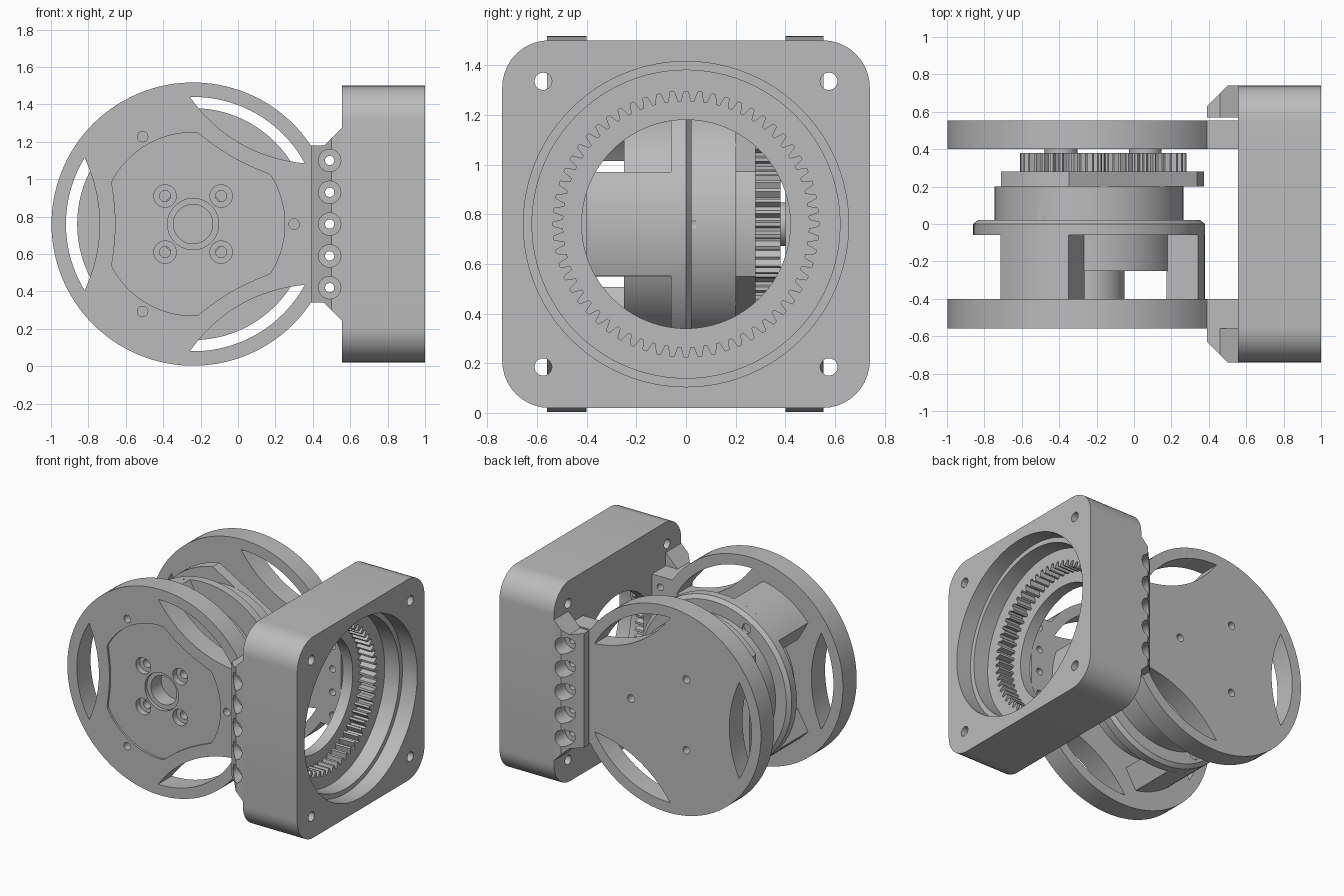
import bpy, bmesh
from math import sin, cos, tan, pi, radians, atan2, hypot
from mathutils import Vector

if "Cube" in bpy.data.objects:
    bpy.data.objects.remove(bpy.data.objects["Cube"], do_unlink=True)

grey = bpy.data.materials.new("machined_grey")
grey.use_nodes = True
colour = (0.5, 0.5, 0.5, 1)
grey.diffuse_color = colour
grey.node_tree.nodes["Principled BSDF"].inputs["Base Color"].default_value = colour

CX, CZ = -0.24, 0.76          # rotor axis
THIRDS = [0, 2 * pi / 3, 4 * pi / 3]


# ---------- helpers ----------
def polar(r, a):
    return (r * cos(a), r * sin(a))


def arc(r, a0, a1, n, c=(0, 0)):
    return [(c[0] + r * cos(a0 + (a1 - a0) * i / n),
             c[1] + r * sin(a0 + (a1 - a0) * i / n)) for i in range(n + 1)]


def circle(r, c=(0, 0), n=32):
    return arc(r, 0, 2 * pi, n, c)[:-1]


def turn(pts, a):
    return [(x * cos(a) - y * sin(a), x * sin(a) + y * cos(a)) for x, y in pts]


def gear(teeth, r_in, r_out):
    step = 2 * pi / teeth
    shape = [(r_in, -0.36), (r_out, -0.14), (r_out, 0.14), (r_in, 0.36)]
    return [polar(r, (i + f) * step) for i in range(teeth) for r, f in shape]


def prism(name, pts, a, b, axis="Y", top_scale=1):
    """Extrude an outline from a to b along Y (around the rotor axis), X or Z."""
    place = {"Y": lambda u, v, w: (CX + u, w, CZ + v),
             "X": lambda u, v, w: (w, u, CZ + v),
             "Z": lambda u, v, w: (u, v, w)}[axis]
    bm = bmesh.new()
    lo = [bm.verts.new(place(u, v, a)) for u, v in pts]
    hi = [bm.verts.new(place(u * top_scale, v * top_scale, b)) for u, v in pts]
    bm.faces.new(lo)
    bm.faces.new(hi)
    for i in range(len(pts)):
        j = (i + 1) % len(pts)
        bm.faces.new((lo[i], lo[j], hi[j], hi[i]))
    bmesh.ops.recalc_face_normals(bm, faces=bm.faces)
    mesh = bpy.data.meshes.new(name)
    bm.to_mesh(mesh)
    bm.free()
    mesh.materials.append(grey)
    ob = bpy.data.objects.new(name, mesh)
    bpy.context.collection.objects.link(ob)
    return ob


def cut(ob, pts, a, b, axis="Y"):
    cutter = prism("cutter", pts, a, b, axis)
    cutter.hide_render = True
    mod = ob.modifiers.new("cut", "BOOLEAN")
    mod.operation, mod.solver, mod.object = "DIFFERENCE", "EXACT", cutter
    graph = bpy.context.evaluated_depsgraph_get()
    mesh = bpy.data.meshes.new_from_object(ob.evaluated_get(graph))
    ob.modifiers.clear()
    ob.data = mesh
    bpy.data.objects.remove(cutter, do_unlink=True)


def spots(r, start=0, n=3):
    return [polar(r, start + 2 * pi * i / n) for i in range(n)]


# ---------- outlines ----------
tab = (0.63, 0.42)
tab_angle = atan2(tab[1], tab[0])
disc = arc(hypot(*tab), tab_angle, 2 * pi - tab_angle, 96) + [(0.8, -tab[1]), (0.8, tab[1])]

# lens window: outer arc follows the rim, inner edge bows towards the axis
half = radians(31.5)
lens = arc(0.68, -half, half, 20)
end_x, end_y = lens[-1]
lens += [(end_x - 0.08 * (1 - t * t), end_y * t) for t in [1 - i / 8 for i in range(1, 16)]]

# shallow recess, pinched beside each window
recess = []
for i in range(144):
    a = 2 * pi * i / 144
    phi = (a + 2 * pi / 3) % (2 * pi / 3) - pi / 3
    recess.append(polar(min(0.49, (0.415 + 0.08 * tan(phi) ** 2) / cos(phi)), a))

# ---------- front and back discs ----------
front_disc = prism("front_disc", disc, -0.56, -0.40)
back_disc = prism("back_disc", disc, 0.40, 0.553)
for plate, lo, hi in ((front_disc, -0.7, -0.3), (back_disc, 0.3, 0.7)):
    for a in THIRDS:
        cut(plate, turn(lens, a + pi / 3), lo, hi)
    for i in range(-2, 3):
        cut(plate, circle(0.025, (0.73, 0.17 * i), 16), lo, hi)

cut(front_disc, recess, -0.6, -0.545)
cut(front_disc, circle(0.137, n=48), -0.6, -0.52)
cut(front_disc, circle(0.105, n=48), -0.6, -0.3)
for c in spots(0.212, pi / 4, 4):
    cut(front_disc, circle(0.06, c, 24), -0.6, -0.50)
    cut(front_disc, circle(0.03, c, 20), -0.6, -0.3)
for c in spots(0.54):
    cut(front_disc, circle(0.028, c, 20), -0.6, -0.42)
for c in spots(0.30):
    cut(back_disc, circle(0.028, c, 20), 0.44, 0.6)

# ---------- motor housing ----------
prism("motor_boss", circle(0.19, n=48), -0.40, -0.25)
prism("motor_can", circle(0.47, n=72), -0.25, -0.06)
leg = arc(0.62, -0.345, 0.345, 12) + arc(0.465, 0.469, -0.469, 12)
for i, a in enumerate(THIRDS):
    prism(f"housing_leg_{i + 1}", turn(leg, a), -0.40, -0.06)

flange = prism("rotor_flange", circle(0.62, n=96), -0.06, 0.0)
flange_bevel = prism("flange_bevel", circle(0.62, n=96), 0.0, 0.022, top_scale=0.955)
drum = prism("rotor_drum", circle(0.505, n=96), 0.022, 0.20)
for c in spots(0.535):
    cut(flange_bevel, circle(0.035, c, 20), -0.1, 0.1)
    cut(drum, circle(0.035, c, 20), -0.1, 0.04)

# ---------- planetary gear stage ----------
carrier = [p for a in THIRDS for p in turn(arc(0.615, -0.35, 0.35, 10), a)]
prism("planet_carrier", carrier, 0.20, 0.28)
prism("sun_gear", gear(12, 0.07, 0.095), 0.28, 0.38)
for i, (u, v) in enumerate(spots(0.30)):
    teeth = [(u + x, v + y) for x, y in gear(28, 0.19, 0.22)]
    prism(f"planet_gear_{i + 1}", teeth, 0.28, 0.38)
    prism(f"planet_washer_{i + 1}", circle(0.088, (u, v)), 0.38, 0.40)

# ---------- square ring gear block ----------
rad, flat = 0.19, 0.55
corners = [(flat, flat), (-flat, flat), (-flat, -flat), (flat, -flat)]
square = [p for i, c in enumerate(corners)
          for p in arc(rad, i * pi / 2, (i + 1) * pi / 2, 10, c)]
block = prism("ring_gear_block", square, 0.557, 1.0, "X")
cut(block, circle(0.42, n=96), 0.5, 1.1, "X")
cut(block, gear(60, 0.495, 0.535), 0.64, 1.1, "X")
cut(block, circle(0.62, n=96), 0.76, 1.1, "X")
cut(block, circle(0.655, n=96), 0.88, 1.1, "X")
for y in (-0.575, 0.575):
    for z in (-0.575, 0.575):
        cut(block, circle(0.035, (y, z), 20), 0.5, 1.1, "X")

# ---------- bolted mounting flanges ----------
outline = [(0.63, -0.42), (0.70, -0.42), (0.80, -0.52),
           (0.80, 0.52), (0.70, 0.42), (0.63, 0.42)]
for name, s, inner in (("front_mount", -1, 0.56), ("back_mount", 1, 0.57)):
    mount = prism(name, outline, s * inner, s * 0.74)
    chamfer = [(0.38, s * 0.62), (0.38, s * 0.8), (0.56, s * 0.8)]
    cut(mount, chamfer, 0, 1.6, "Z")
    for i in range(-2, 3):
        c = (0.73, 0.17 * i)
        cut(mount, circle(0.06, c, 24), s * 0.62, s * 0.9)
        cut(mount, circle(0.025, c, 16), s * 0.5, s * 0.9)
        cut(block, circle(0.06, c, 24), s * 0.62, s * 0.9)

# ---------- smooth round walls, keep crisp edges ----------
bpy.ops.object.select_all(action="DESELECT")
parts = [o for o in bpy.context.collection.objects if o.type == "MESH"]
for ob in parts:
    ob.select_set(True)
bpy.context.view_layer.objects.active = parts[0]
bpy.ops.object.shade_smooth_by_angle(angle=radians(25))
